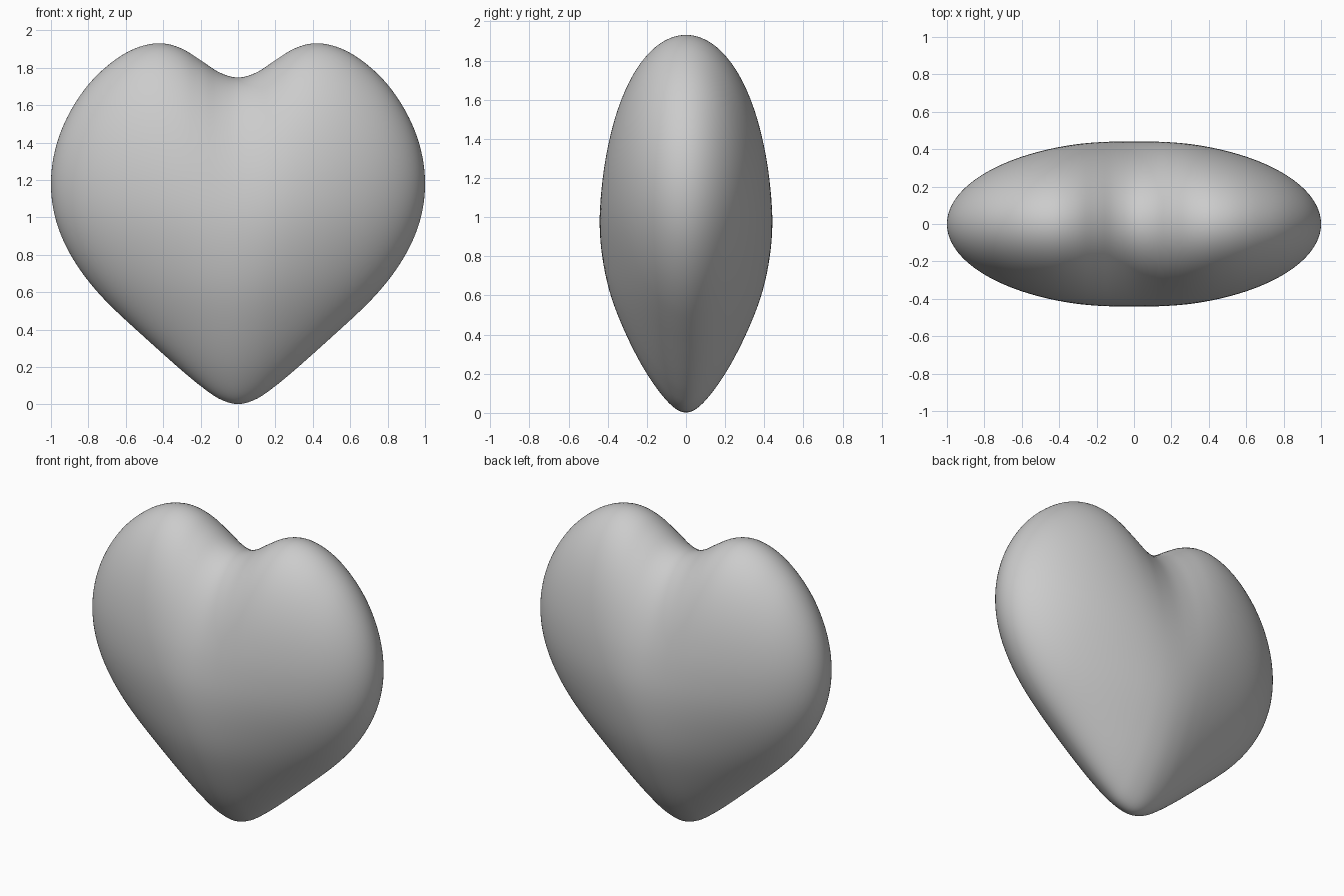
import bpy, bmesh, math

if "Cube" in bpy.data.objects:
    bpy.data.objects.remove(bpy.data.objects["Cube"])

# Profile tables, sampled at even steps
LIFT = [0, .028, .095, .167, .225, .265, .29, .303, .31, .31, .305]           # |x| step 0.1
HEIGHT = [.873, .877, .889, .902, .906, .901, .893, .884, .875, .862, .855]   # |x| step 0.1
TAPER = [.55, .70, .81, .90, .955, .99, 1.0, 1.0, 1.0, 1.0, 1.0]              # z step 0.2


def sample(table, t, even=False):
    """Smooth (Catmull-Rom) lookup; even tables mirror at the start."""
    n = len(table) - 1
    t = min(max(t, 0), n - 1e-6)
    i = int(t)
    f = t - i
    b, c = table[i], table[i + 1]
    a = table[i - 1] if i else (table[1] if even else 2 * b - c)
    d = table[i + 2] if i + 2 <= n else 2 * c - b
    return b + .5 * f * (c - a + f * (2*a - 5*b + 4*c - d + f * (3*(b - c) + d - a)))


# Heart: a sphere flattened front to back, sides lifted, bottom tapered
bm = bmesh.new()
bmesh.ops.create_uvsphere(bm, u_segments=128, v_segments=120, radius=1)
for v in bm.verts:
    x, y, s = v.co.z, v.co.x, v.co.y      # poles lie on the x axis
    t = abs(x) * 10
    z = .875 + sample(LIFT, t, True) + s * sample(HEIGHT, t, True)
    v.co = (x, .45 * y * sample(TAPER, z / .2), z)
bmesh.ops.recalc_face_normals(bm, faces=bm.faces)
mesh = bpy.data.meshes.new("heart")
bm.to_mesh(mesh)
bm.free()
mesh.shade_smooth()
heart = bpy.data.objects.new("heart", mesh)
bpy.context.collection.objects.link(heart)
